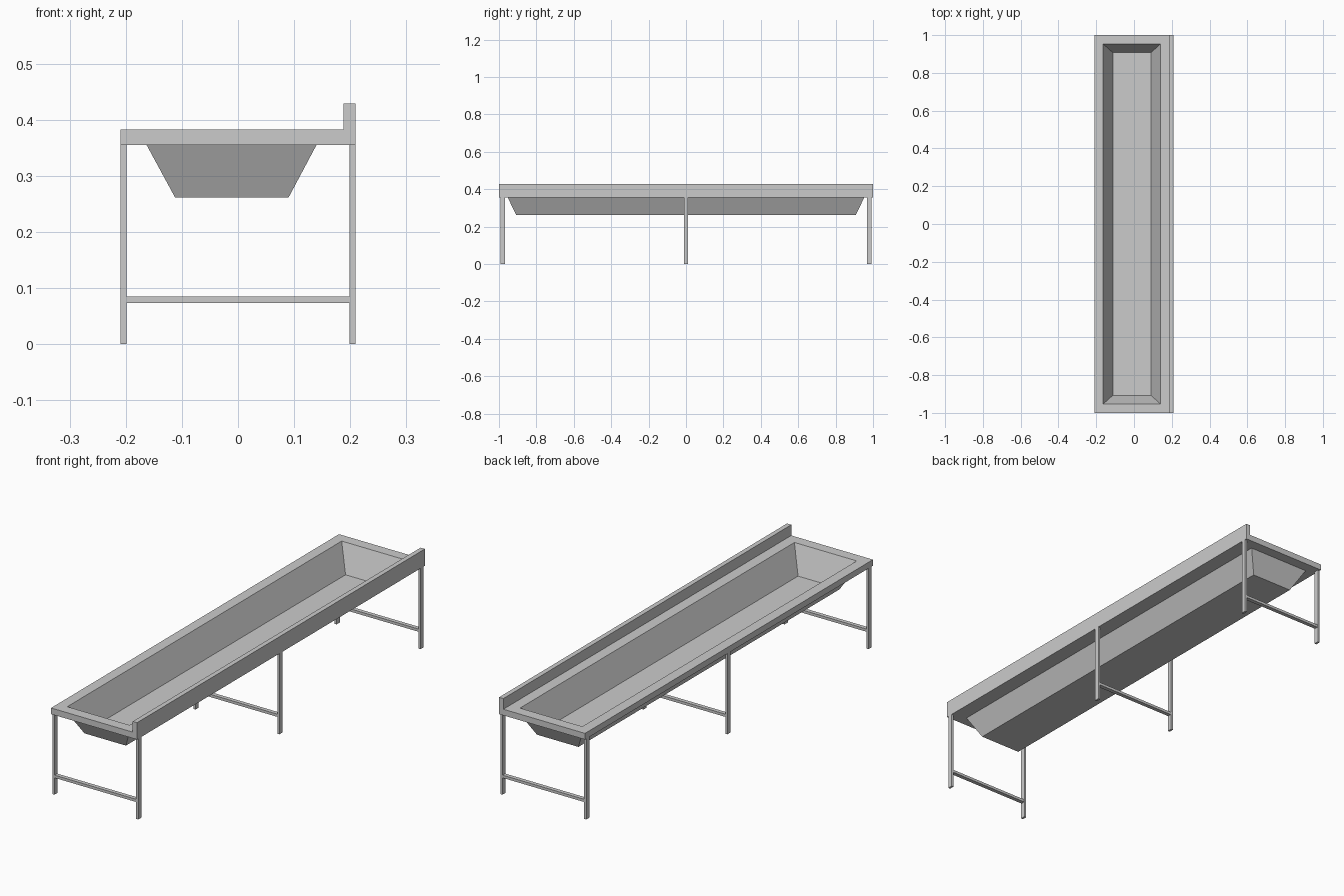
import bpy, bmesh

if "Cube" in bpy.data.objects:
    bpy.data.objects.remove(bpy.data.objects["Cube"])


def new_object(name, bm):
    bmesh.ops.recalc_face_normals(bm, faces=bm.faces)
    mesh = bpy.data.meshes.new(name)
    bm.to_mesh(mesh)
    bm.free()
    obj = bpy.data.objects.new(name, mesh)
    bpy.context.collection.objects.link(obj)
    return obj


def box(name, x0, x1, y0, y1, z0, z1):
    bm = bmesh.new()
    bmesh.ops.create_cube(bm, size=1)
    for v in bm.verts:
        v.co.x = x0 if v.co.x < 0 else x1
        v.co.y = y0 if v.co.y < 0 else y1
        v.co.z = z0 if v.co.z < 0 else z1
    return new_object(name, bm)


def lofted_rings(name, rings):
    """Rectangular rings (x0, x1, half_y, z) joined in order, capped at both ends."""
    bm = bmesh.new()
    loops = [[bm.verts.new((x, y, z)) for x, y in
              ((x0, -hy), (x1, -hy), (x1, hy), (x0, hy))]
             for x0, x1, hy, z in rings]
    for a, b in zip(loops, loops[1:]):
        for i in range(4):
            j = (i + 1) % 4
            bm.faces.new((a[i], a[j], b[j], b[i]))
    bm.faces.new(loops[0])
    bm.faces.new(loops[-1])
    return new_object(name, bm)


W = 0.209            # half width of the table
UNDER, TOP = 0.355, 0.382

# Trough and flat rim in one continuous skin
lofted_rings("trough_basin", [
    (-0.112, 0.090, 0.907, 0.265),   # inner floor
    (-0.163, 0.140, 0.953, TOP),     # opening
    (-W, W, 1.0, TOP),               # rim top
    (-W, W, 1.0, UNDER),             # rim underside
    (-0.163, 0.140, 0.953, UNDER),   # outer trough top
    (-0.112, 0.090, 0.907, 0.261),   # outer trough bottom
])

# Raised splashback along one long side
box("splashback", 0.188, W, -1.0, 1.0, TOP, 0.429)

# Three leg frames, each two legs and a crossbar
for label, y in (("front", -0.98), ("middle", 0.0), ("back", 0.98)):
    y0, y1 = y - 0.011, y + 0.011
    box(label + "_left_leg", -W, -W + 0.01, y0, y1, 0, UNDER)
    box(label + "_right_leg", W - 0.01, W, y0, y1, 0, UNDER)
    box(label + "_crossbar", -W + 0.01, W - 0.01, y - 0.009, y + 0.009, 0.073, 0.085)
